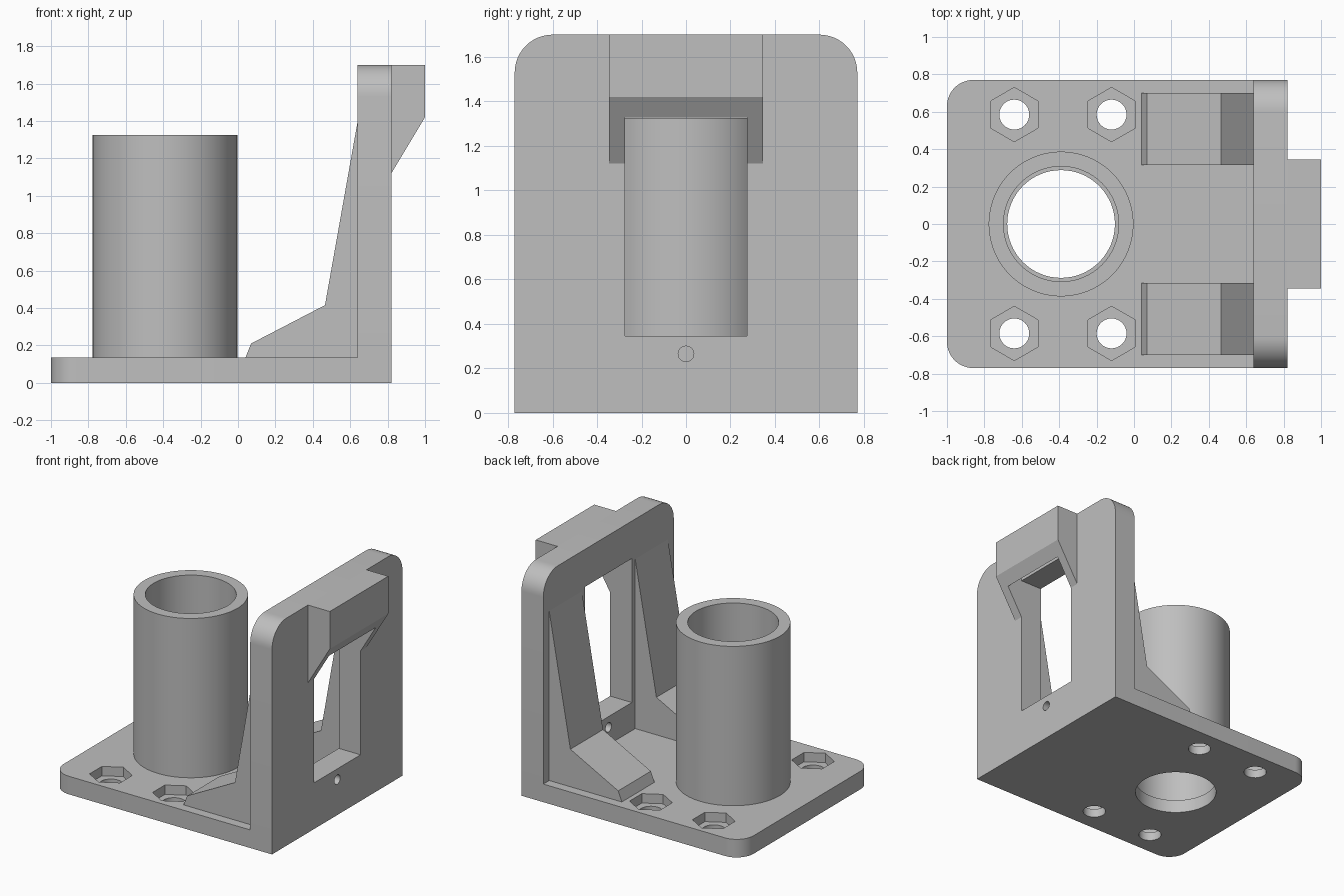
import bpy, bmesh
from math import pi, sin, cos, radians

cube = bpy.data.objects.get("Cube")
if cube:
    bpy.data.objects.remove(cube, do_unlink=True)

grey = bpy.data.materials.new("plain grey")
grey.use_nodes = True
colour = (0.52, 0.52, 0.52, 1)
grey.diffuse_color = colour
grey.node_tree.nodes["Principled BSDF"].inputs["Base Color"].default_value = colour

PLACE = {
    "x": lambda u, v, w: (w, u, v),
    "y": lambda u, v, w: (u, w, v),
    "z": lambda u, v, w: (u, v, w),
}


def prism(name, outline, axis, start, end):
    """Extrude a flat outline along an axis."""
    bm = bmesh.new()
    place = PLACE[axis]
    low = [bm.verts.new(place(u, v, start)) for u, v in outline]
    high = [bm.verts.new(place(u, v, end)) for u, v in outline]
    bm.faces.new(low)
    bm.faces.new(high)
    n = len(outline)
    for i in range(n):
        j = (i + 1) % n
        bm.faces.new((low[i], low[j], high[j], high[i]))
    bmesh.ops.recalc_face_normals(bm, faces=bm.faces)
    mesh = bpy.data.meshes.new(name)
    bm.to_mesh(mesh)
    bm.free()
    mesh.materials.append(grey)
    obj = bpy.data.objects.new(name, mesh)
    bpy.context.collection.objects.link(obj)
    return obj


def ring(u, v, radius, sides, turn=0.0):
    return [(u + radius * cos(turn + 2 * pi * i / sides),
             v + radius * sin(turn + 2 * pi * i / sides)) for i in range(sides)]


def arc(u, v, radius, first, last, steps=12):
    return [(u + radius * cos(radians(first + (last - first) * i / steps)),
             v + radius * sin(radians(first + (last - first) * i / steps)))
            for i in range(steps + 1)]


def rect(u0, u1, v0, v1):
    return [(u0, v0), (u1, v0), (u1, v1), (u0, v1)]


def cut(target, *cutters):
    """Subtract the cutters one by one, then remove them."""
    bpy.context.view_layer.objects.active = target
    for cutter in cutters:
        cutter.hide_render = True
        mod = target.modifiers.new("cut", "BOOLEAN")
        mod.operation = "DIFFERENCE"
        mod.solver = "EXACT"
        mod.object = cutter
        bpy.ops.object.modifier_apply(modifier=mod.name)
        bpy.data.objects.remove(cutter, do_unlink=True)


def smooth(obj):
    bpy.ops.object.select_all(action="DESELECT")
    obj.select_set(True)
    bpy.context.view_layer.objects.active = obj
    bpy.ops.object.shade_smooth_by_angle(angle=radians(30))


HALF = 0.77          # half width of base and wall
BASE_TOP = 0.135
WALL_IN, WALL_OUT = 0.64, 0.82
TOP = 1.70
TUBE_X = -0.39

# Base plate with two rounded corners
r = 0.14
base = prism("base_plate",
             [(WALL_IN, -HALF), (WALL_IN, HALF)]
             + arc(-1 + r, HALF - r, r, 90, 180)
             + arc(-1 + r, -HALF + r, r, 180, 270), "z", 0, BASE_TOP)

# Bore, screw holes and hexagonal nut pockets
cut(base,
    prism("bore_cutter", ring(TUBE_X, 0, 0.288, 64), "z", -0.1, 0.3),
    prism("counterbore_cutter", ring(TUBE_X, 0, 0.308, 64), "z", 0.1, 0.3))
for x in (-0.64, -0.12):
    for y in (-0.585, 0.585):
        cut(base,
            prism("hole_cutter", ring(x, y, 0.08, 32), "z", -0.1, 0.3),
            prism("nut_cutter", ring(x, y, 0.145, 6, pi / 6), "z", 0.065, 0.3))
smooth(base)

# Upright wall with rounded top corners, window and pin hole
r = 0.17
wall = prism("upright_wall",
             [(-HALF, 0), (HALF, 0)]
             + arc(HALF - r, TOP - r, r, 0, 90)
             + arc(-HALF + r, TOP - r, r, 90, 180), "x", WALL_IN, WALL_OUT)
cut(wall,
    prism("window_cutter", rect(-0.275, 0.275, 0.345, 1.42), "x", 0.5, 1),
    prism("pin_cutter", ring(0, 0.265, 0.035, 24), "x", 0.5, 1))
smooth(wall)

# Hood over the window, hollow underneath, with sloping cheeks
hood = prism("window_hood",
             [(WALL_OUT, 1.12), (1, 1.42), (1, TOP), (WALL_OUT, TOP)],
             "y", -0.345, 0.345)
cut(hood,
    prism("hood_cutter", rect(0.7, 0.945, 1.0, 1.63), "y", -0.275, 0.275))

# Pair of bracing ribs
rib_outline = [(0.04, BASE_TOP), (WALL_IN, BASE_TOP), (WALL_IN, 1.40),
               (0.465, 0.415), (0.07, 0.21)]
for side, name in ((-1, "right_rib"), (1, "left_rib")):
    prism(name, rib_outline, "y", side * 0.315, side * 0.70)

# Open tube standing on the base
tube = prism("tube", ring(TUBE_X, 0, 0.387, 96), "z", BASE_TOP, 1.325)
cut(tube, prism("tube_cutter", ring(TUBE_X, 0, 0.308, 64), "z", 0, 1.5))
smooth(tube)
